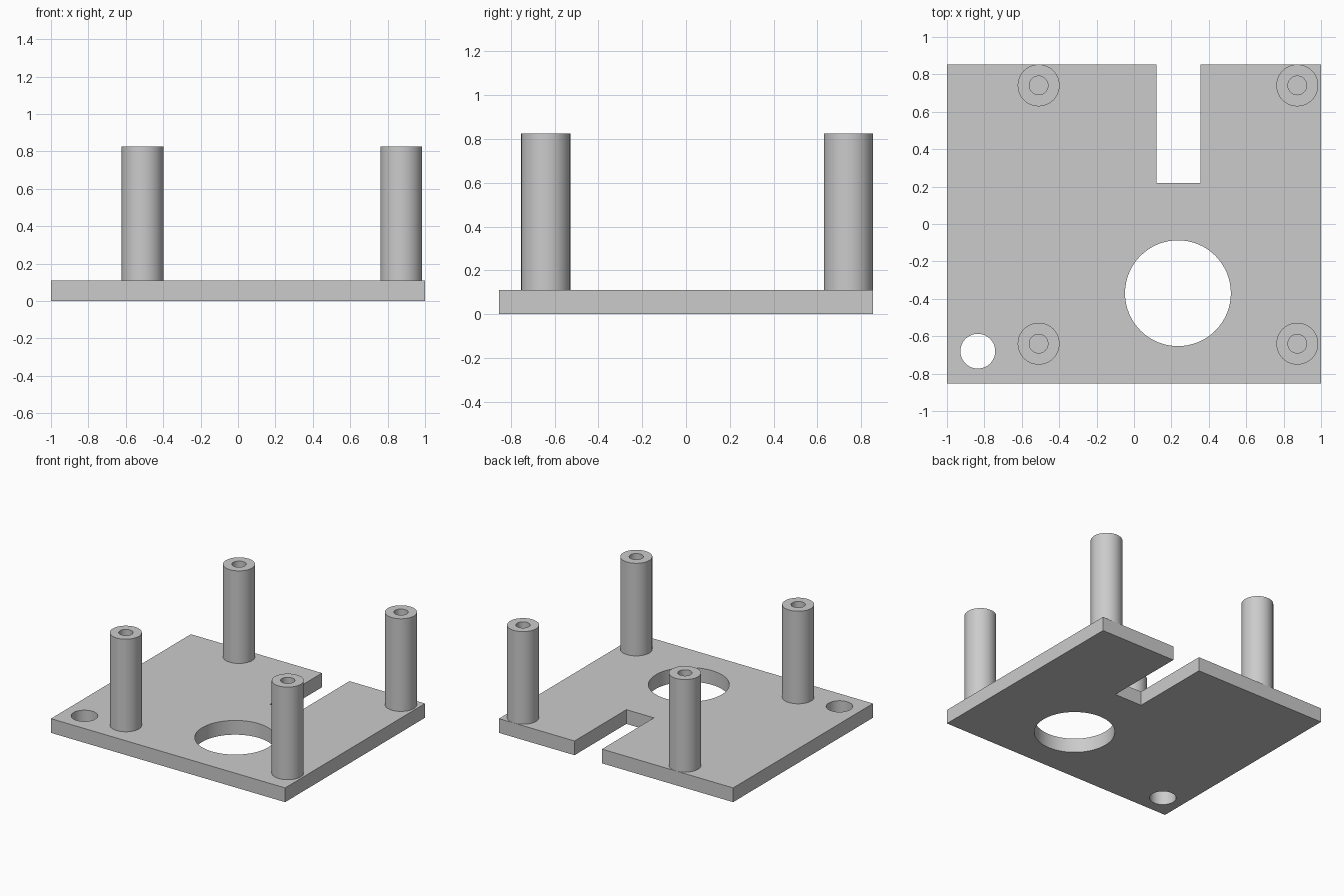
import bpy, bmesh, math
from mathutils import Vector

cube = bpy.data.objects.get("Cube")
if cube:
    bpy.data.objects.remove(cube, do_unlink=True)

grey = bpy.data.materials.new("light grey plastic")
grey.use_nodes = True
colour = (0.6, 0.6, 0.6, 1)
grey.diffuse_color = colour
grey.node_tree.nodes["Principled BSDF"].inputs["Base Color"].default_value = colour

PLATE_TOP, POST_TOP = 0.11, 0.825
HALF_X, HALF_Y = 1.0, 0.853


def finish(obj):
    """Apply smooth shading while keeping hard edges."""
    bpy.ops.object.select_all(action="DESELECT")
    obj.select_set(True)
    bpy.context.view_layer.objects.active = obj
    bpy.ops.object.shade_smooth_by_angle(angle=math.radians(30))


def add_outline(curve, points):
    spline = curve.splines.new("POLY")
    spline.points.add(len(points) - 1)
    for target, (x, y) in zip(spline.points, points):
        target.co = (x, y, 0, 1)
    spline.use_cyclic_u = True


def circle(cx, cy, r, n=64):
    angles = [math.tau * i / n for i in range(n)]
    return [(cx + r * math.cos(a), cy + r * math.sin(a)) for a in angles]


# Base plate: notched outline with two round through holes
curve = bpy.data.curves.new("base_plate", "CURVE")
curve.dimensions = "2D"
curve.fill_mode = "BOTH"
curve.extrude = PLATE_TOP / 2
add_outline(curve, [(-HALF_X, -HALF_Y), (HALF_X, -HALF_Y), (HALF_X, HALF_Y),
                    (0.355, HALF_Y), (0.355, 0.22), (0.12, 0.22),
                    (0.12, HALF_Y), (-HALF_X, HALF_Y)])
add_outline(curve, circle(0.235, -0.37, 0.283))
add_outline(curve, circle(-0.835, -0.68, 0.093))
curve.materials.append(grey)
plate = bpy.data.objects.new("base_plate", curve)
plate.location.z = PLATE_TOP / 2
bpy.context.collection.objects.link(plate)
bpy.ops.object.select_all(action="DESELECT")
plate.select_set(True)
bpy.context.view_layer.objects.active = plate
bpy.ops.object.convert(target="MESH")
bm = bmesh.new()
bm.from_mesh(plate.data)
bmesh.ops.remove_doubles(bm, verts=bm.verts, dist=0.0001)
bmesh.ops.recalc_face_normals(bm, faces=bm.faces)
bm.to_mesh(plate.data)
bm.free()
finish(plate)


def add_post(name, x, y, radius=0.112, bore=0.05):
    """Lathe a tubular standoff with a blind screw hole."""
    profile = [(radius, PLATE_TOP), (radius, POST_TOP), (bore, POST_TOP),
               (bore, PLATE_TOP), (0, PLATE_TOP)]
    bm = bmesh.new()
    verts = [bm.verts.new((r, 0, z)) for r, z in profile]
    edges = [bm.edges.new(pair) for pair in zip(verts, verts[1:])]
    bmesh.ops.spin(bm, geom=verts + edges, cent=Vector(), axis=(0, 0, 1),
                   angle=math.tau, steps=48)
    bmesh.ops.remove_doubles(bm, verts=bm.verts, dist=0.0001)
    bmesh.ops.recalc_face_normals(bm, faces=bm.faces)
    # Open shell: make sure the rim faces upward
    rim = max(bm.faces, key=lambda f: f.calc_center_median().z)
    if rim.normal.z < 0:
        bmesh.ops.reverse_faces(bm, faces=bm.faces)
    mesh = bpy.data.meshes.new(name)
    bm.to_mesh(mesh)
    bm.free()
    mesh.materials.append(grey)
    post = bpy.data.objects.new(name, mesh)
    post.location = (x, y, 0)
    bpy.context.collection.objects.link(post)
    finish(post)


# Four standoff posts
for side, x in (("right", -0.51), ("left", 0.873)):
    for end, y in (("front", -0.64), ("back", 0.741)):
        add_post(f"{end}_{side}_post", x, y)
